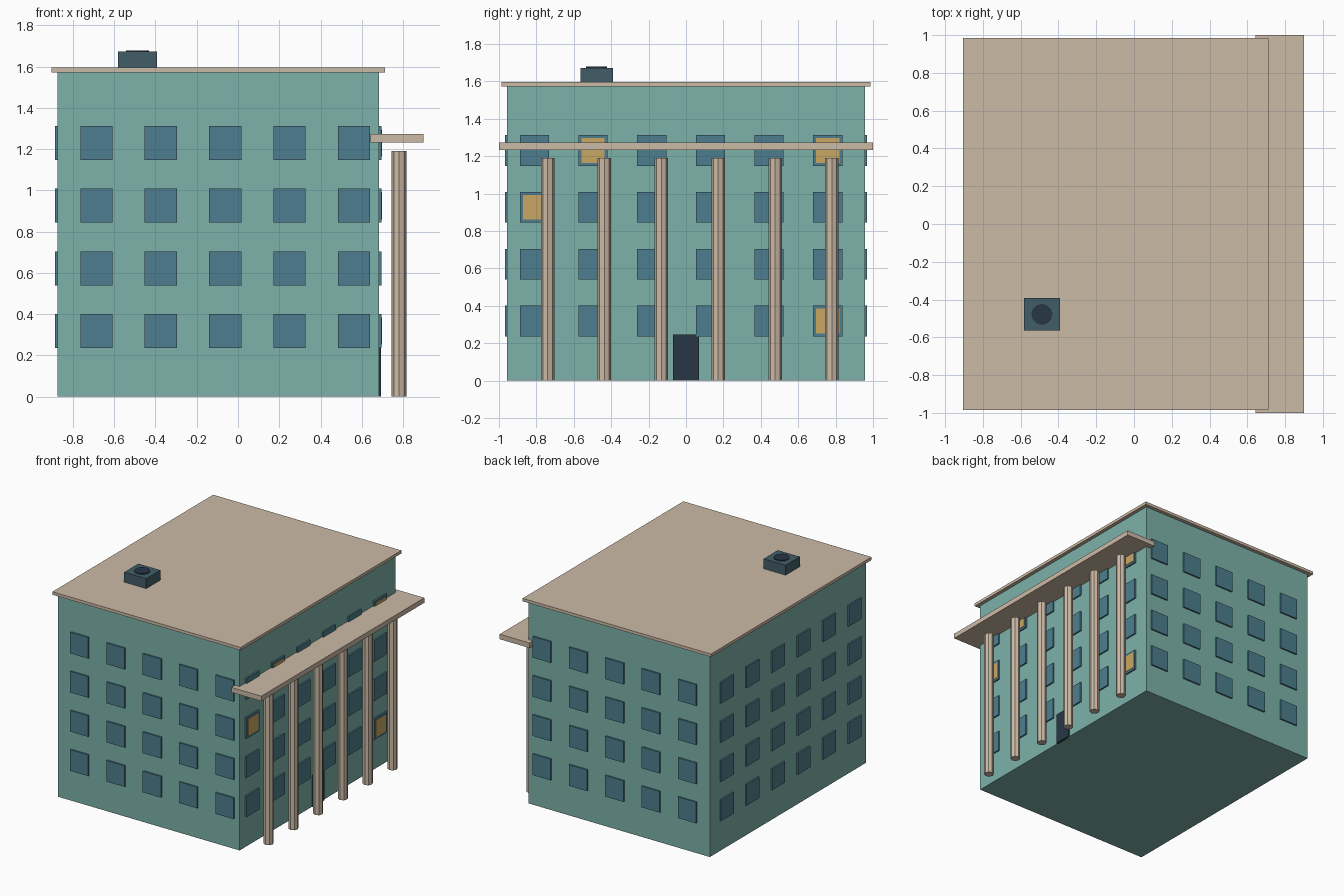
import bpy
import bmesh
from mathutils import Matrix, Vector

if "Cube" in bpy.data.objects:
    bpy.data.objects.remove(bpy.data.objects["Cube"])


def material(name, rgb):
    m = bpy.data.materials.new(name)
    m.diffuse_color = (*[(c / 255) ** 2.2 for c in rgb], 1)
    m.use_nodes = True
    m.node_tree.nodes["Principled BSDF"].inputs["Base Color"].default_value = m.diffuse_color
    return m


WALL = material("wall", (124, 176, 168))
STONE = material("stone", (203, 185, 165))
GLASS = material("glass", (78, 125, 141))
LIT = material("lit_glass", (200, 166, 100))
METAL = material("metal", (68, 94, 104))
DARK = material("dark", (43, 58, 72))


def add_box(bm, lo, hi):
    lo, hi = Vector(lo), Vector(hi)
    mat = Matrix.Translation((lo + hi) / 2) @ Matrix.Diagonal((*(hi - lo), 1))
    bmesh.ops.create_cube(bm, size=1, matrix=mat)


def add_prism(bm, x, y, z0, z1, r, sides):
    bmesh.ops.create_cone(bm, cap_ends=True, segments=sides, radius1=r, radius2=r,
                          depth=z1 - z0, matrix=Matrix.Translation((x, y, (z0 + z1) / 2)))


def finish(bm, name, mat):
    me = bpy.data.meshes.new(name)
    bm.to_mesh(me)
    bm.free()
    me.materials.append(mat)
    ob = bpy.data.objects.new(name, me)
    bpy.context.collection.objects.link(ob)


def box(name, lo, hi, mat):
    bm = bmesh.new()
    add_box(bm, lo, hi)
    finish(bm, name, mat)


# Main body, roof slab and entrance canopy
X0, X1, Y = -0.875, 0.684, 0.957
box("walls", (X0, -Y, 0), (X1, Y, 1.572), WALL)
box("roof_slab", (-0.904, -0.986, 1.572), (0.713, 0.986, 1.595), STONE)
box("canopy", (0.643, -1, 1.233), (0.9, 1, 1.272), STONE)
box("door", (X1 - 0.01, -0.07, 0), (X1 + 0.009, 0.07, 0.245), DARK)

# Octagonal columns under the canopy
for i in range(6):
    bm = bmesh.new()
    add_prism(bm, 0.781, -0.74 + 0.304 * i, 0, 1.19, 0.036, 8)
    finish(bm, f"column_{i + 1}", STONE)

# Window grids on all four sides
W, H, T = 0.078, 0.082, 0.012
xs = [-0.686 + 0.312 * i for i in range(5)]
ys = [-0.81 + 0.3135 * i for i in range(6)]
zs = [0.318 + 0.304 * i for i in range(4)]

for name, wall_y in (("front_windows", -Y), ("back_windows", Y)):
    bm = bmesh.new()
    for z in zs:
        for x in xs:
            add_box(bm, (x - W, wall_y - T, z - H), (x + W, wall_y + T, z + H))
    finish(bm, name, GLASS)

for name, wall_x in (("left_windows", X0), ("right_windows", X1)):
    bm = bmesh.new()
    for z in zs:
        for y in ys:
            add_box(bm, (wall_x - T, y - W, z - H), (wall_x + T, y + W, z + H))
    finish(bm, name, GLASS)

# Lit panes set on some right-hand windows (column, row)
bm = bmesh.new()
for c, r in ((0, 2), (1, 3), (5, 3), (5, 0)):
    y, z = ys[c], zs[r]
    add_box(bm, (X1, y - 0.062, z - 0.066), (X1 + T + 0.003, y + 0.062, z + 0.066))
finish(bm, "lit_panes", LIT)

# Roof vent with round fan
box("roof_vent", (-0.582, -0.565, 1.595), (-0.393, -0.391, 1.672), METAL)
bm = bmesh.new()
add_prism(bm, -0.488, -0.478, 1.66, 1.678, 0.056, 12)
finish(bm, "vent_fan", DARK)
